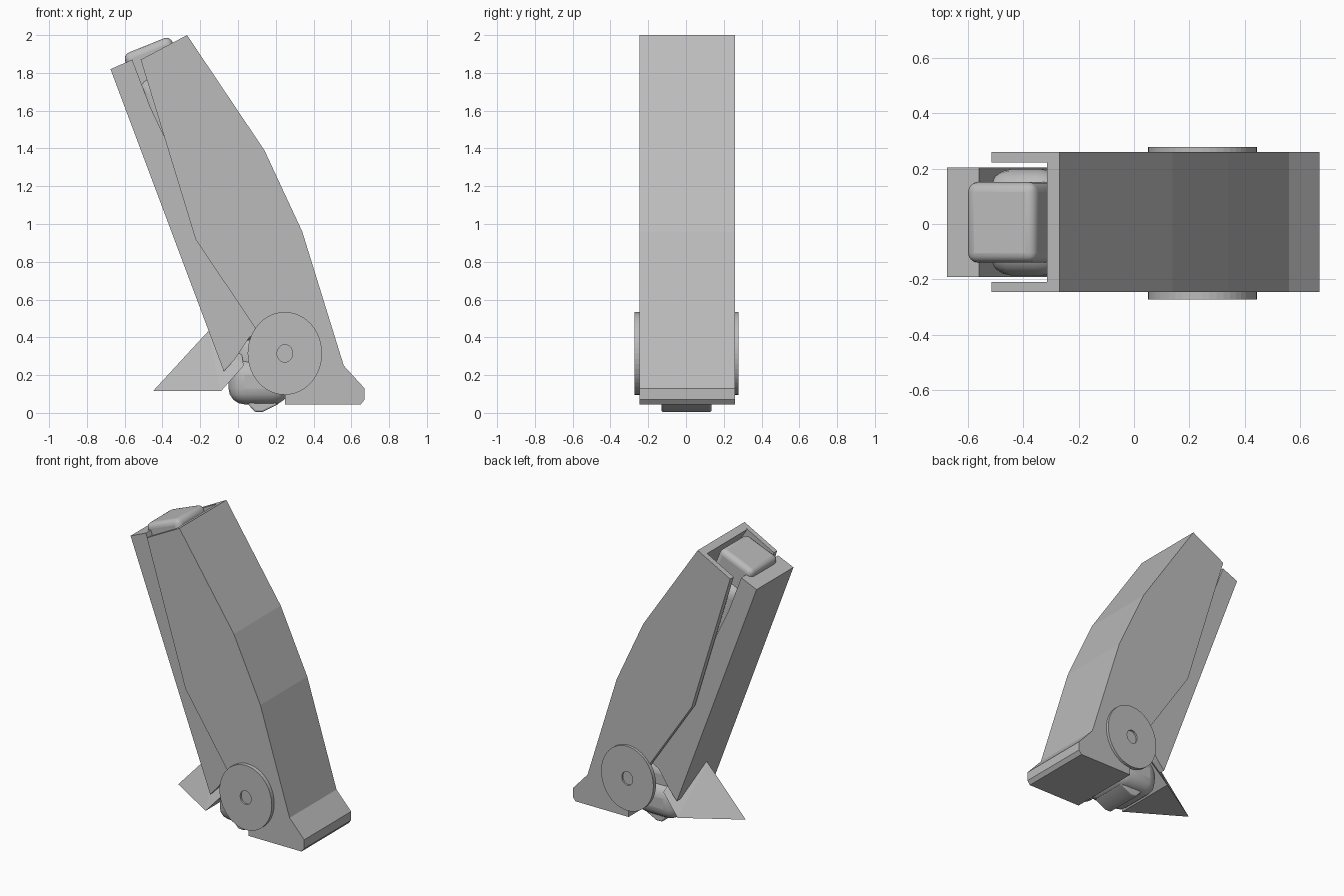
import bpy, bmesh, math
from mathutils import Matrix, Vector

cube = bpy.data.objects.get("Cube")
if cube:
    bpy.data.objects.remove(cube, do_unlink=True)

GREY = (0.5, 0.5, 0.5, 1)
metal = bpy.data.materials.new("plain grey")
metal.use_nodes = True
metal.diffuse_color = GREY
metal.node_tree.nodes["Principled BSDF"].inputs["Base Color"].default_value = GREY

MID = 0.006  # middle of the leg across its width


def finish(name, bm, bevel=0, segments=4):
    bmesh.ops.recalc_face_normals(bm, faces=bm.faces)
    mesh = bpy.data.meshes.new(name)
    bm.to_mesh(mesh)
    bm.free()
    mesh.materials.append(metal)
    ob = bpy.data.objects.new(name, mesh)
    bpy.context.collection.objects.link(ob)
    if bevel:
        mod = ob.modifiers.new("round", "BEVEL")
        mod.width, mod.segments = bevel, segments
        bpy.ops.object.select_all(action="DESELECT")
        bpy.context.view_layer.objects.active = ob
        ob.select_set(True)
        bpy.ops.object.shade_smooth_by_angle(angle=math.radians(35))
    return ob


def extrude(name, profile, y0, y1, bevel=0):
    """Side profile (x, z) pulled across from y0 to y1."""
    bm = bmesh.new()
    face = bm.faces.new([bm.verts.new((x, y0, z)) for x, z in profile])
    new = bmesh.ops.extrude_face_region(bm, geom=[face])["geom"]
    verts = [v for v in new if isinstance(v, bmesh.types.BMVert)]
    bmesh.ops.translate(bm, verts=verts, vec=(0, y1 - y0, 0))
    return finish(name, bm, bevel)


def rounded_box(name, centre, size, tilt, bevel):
    bm = bmesh.new()
    m = (Matrix.Translation(centre) @ Matrix.Rotation(math.radians(tilt), 4, "Y")
         @ Matrix.Diagonal((*size, 1)))
    bmesh.ops.create_cube(bm, size=1, matrix=m)
    return finish(name, bm, bevel)


# Shin shell: two side plates joined by a bent front wall and toe block
front_edge = [(-0.27, 2.0), (0.14, 1.39), (0.34, 0.96), (0.56, 0.25)]
toe = [(0.67, 0.13), (0.67, 0.07), (0.65, 0.045), (0.25, 0.045)]
rear_edge = [(0.25, 0.1), (0.09, 0.45), (-0.225, 0.92), (-0.515, 1.87)]
inner_edge = [(0.25, 0.2), (0.48, 0.27), (0.285, 0.95), (0.09, 1.37), (-0.315, 1.976)]
extrude("shell_front", front_edge + toe + inner_edge, -0.21, 0.222)
extrude("shell_plate_right", front_edge + toe + rear_edge, -0.245, -0.21)
extrude("shell_plate_left", front_edge + toe + rear_edge, 0.222, 0.26)

# Calf guard behind the shell
extrude("calf_guard", [(-0.675, 1.82), (-0.56, 1.87), (-0.465, 1.62), (-0.13, 0.92),
                       (0.15, 0.45), (0.06, 0.4), (-0.02, 0.28), (-0.075, 0.22)],
        -0.192, 0.205)

# Inner limb and its knee stub
rounded_box("inner_limb", (-0.18, MID, 1.09), (0.29, 0.385, 1.5), -18.5, 0.09)
rounded_box("knee_stub", (-0.41, MID, 1.76), (0.27, 0.29, 0.4), -22, 0.035)

# Ankle joint
rounded_box("ankle_block", (0.11, MID, 0.165), (0.32, 0.38, 0.24), 0, 0.085)
rounded_box("ankle_neck", (0.12, MID, 0.3), (0.28, 0.3, 0.22), 0, 0.07)
extrude("ankle_stop", [(0.04, 0.06), (0.09, 0.005), (0.13, 0.005), (0.22, 0.05)],
        -0.13, 0.135, 0.01)

# Heel spur: a pointed wedge with a central ridge
bm = bmesh.new()
points = [(-0.45, 0, 0.115), (-0.16, 0, 0.43), (0, 0, 0.43)]
for side in (-1, 1):
    points += [(-0.09, side * 0.22, 0.115), (0.03, side * 0.2, 0.25)]
for p in points:
    bm.verts.new(p)
bmesh.ops.convex_hull(bm, input=bm.verts)
finish("heel_spur", bm)


# Ankle discs, each with a small recessed centre
def disc(name, y_in, y_out):
    steps = 48
    lip = y_out - math.copysign(0.012, y_out)
    bm = bmesh.new()
    rings = []
    for radius, y in ((0.205, y_in), (0.205, y_out), (0.043, y_out), (0.043, lip)):
        rings.append([bm.verts.new((0.248 + 0.96 * radius * math.cos(a), y,
                                    0.315 + 1.07 * radius * math.sin(a)))
                      for a in (math.tau * i / steps for i in range(steps))])
    for a, b in zip(rings, rings[1:]):
        for i in range(steps):
            j = (i + 1) % steps
            bm.faces.new((a[i], a[j], b[j], b[i]))
    bm.faces.new(rings[0])
    bm.faces.new(rings[-1])
    finish(name, bm)


disc("ankle_disc_right", -0.235, -0.272)
disc("ankle_disc_left", 0.25, 0.278)
